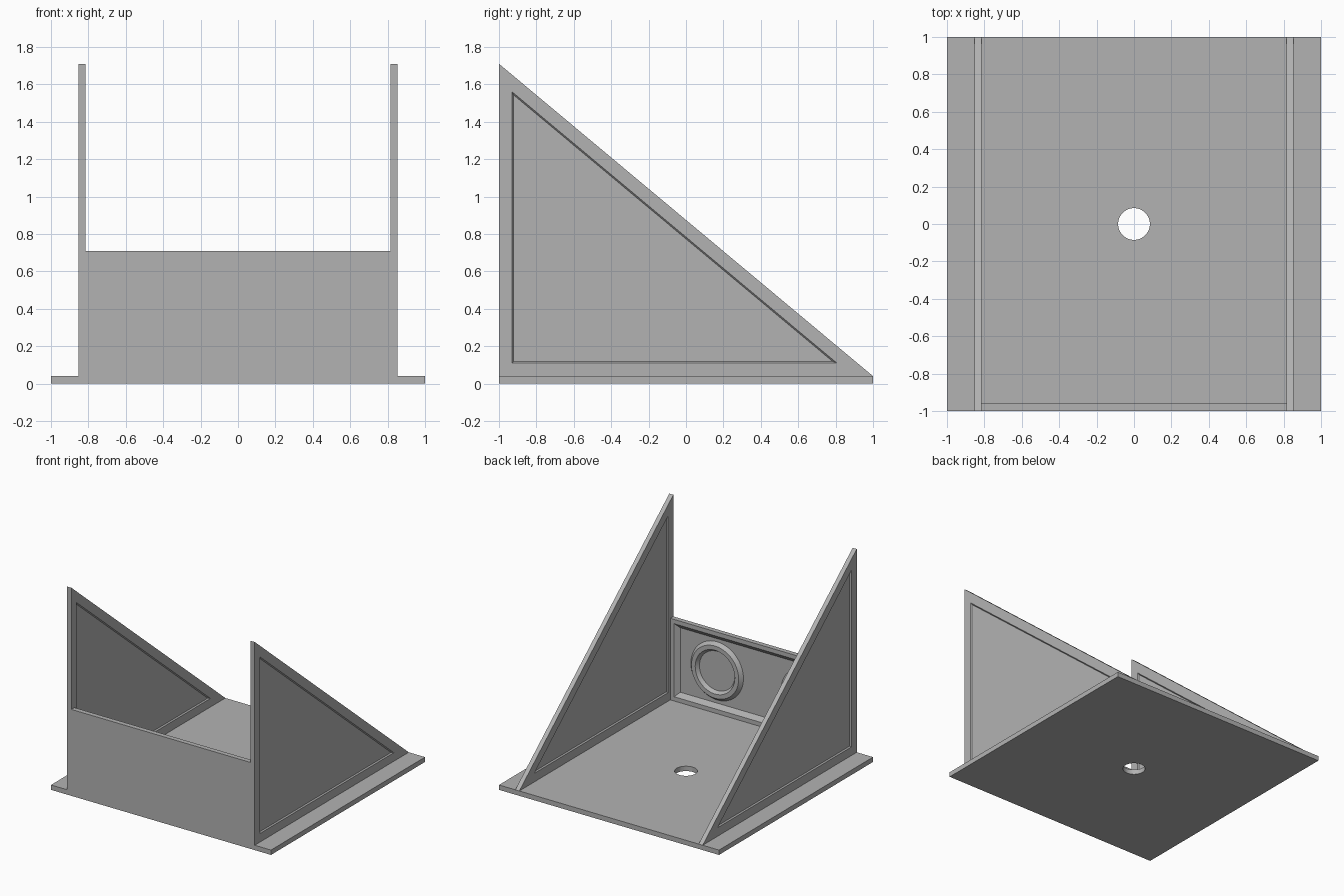
import bpy, bmesh, math
from mathutils import Vector

if "Cube" in bpy.data.objects:
    bpy.data.objects.remove(bpy.data.objects["Cube"])

grey = bpy.data.materials.new("plain grey")
grey.diffuse_color = (0.448, 0.448, 0.448, 1)
grey.use_nodes = True
grey.node_tree.nodes["Principled BSDF"].inputs["Base Color"].default_value = grey.diffuse_color


def finish(name, bm):
    bmesh.ops.recalc_face_normals(bm, faces=bm.faces[:])
    me = bpy.data.meshes.new(name)
    bm.to_mesh(me)
    bm.free()
    me.materials.append(grey)
    ob = bpy.data.objects.new(name, me)
    bpy.context.collection.objects.link(ob)
    return ob


def prism(points, sweep):
    """Solid made by sweeping a flat outline along a vector."""
    bm = bmesh.new()
    face = bm.faces.new([bm.verts.new(p) for p in points])
    new = bmesh.ops.extrude_face_region(bm, geom=[face], use_keep_orig=True)["geom"]
    bmesh.ops.translate(bm, vec=sweep, verts=[v for v in new if isinstance(v, bmesh.types.BMVert)])
    bmesh.ops.recalc_face_normals(bm, faces=bm.faces[:])
    bm.normal_update()
    return bm


def recess(bm, direction, margin, slope, depth):
    """Sunken panel with sloped borders on every face looking along direction."""
    for f in [f for f in bm.faces if f.normal.dot(Vector(direction)) > 0.99]:
        bmesh.ops.inset_region(bm, faces=[f], thickness=margin, use_even_offset=True)
        bmesh.ops.inset_region(bm, faces=[f], thickness=slope, depth=-depth, use_even_offset=True)


# Base plate with a round hole
base = finish("base_plate", prism([(-1, -1, 0), (1, -1, 0), (1, 1, 0), (-1, 1, 0)], (0, 0, 0.04)))
bm = bmesh.new()
bmesh.ops.create_cone(bm, cap_ends=True, segments=48, radius1=0.085, radius2=0.085, depth=0.3)
cutter = finish("hole_cutter", bm)
cutter.hide_render = True
cutter.hide_viewport = True
cut = base.modifiers.new("hole", 'BOOLEAN')
cut.operation = 'DIFFERENCE'
cut.solver = 'EXACT'
cut.object = cutter

# Triangular side walls, sunken panel on both faces
for side, x in (("left", -0.852), ("right", 0.815)):
    bm = prism([(x, -1, 0.04), (x, 1, 0.04), (x, -1, 1.71)], (0.037, 0, 0))
    for d in (-1, 1):
        recess(bm, (d, 0, 0), 0.07, 0.008, 0.01)
    finish(side + "_side_wall", bm)

# Front wall, sunken panel on its inner face
bm = prism([(-0.815, -1, 0.04), (0.815, -1, 0.04), (0.815, -1, 0.71), (-0.815, -1, 0.71)], (0, 0.04, 0))
recess(bm, (0, 1, 0), 0.035, 0.035, 0.03)
finish("front_wall", bm)

# Two bevelled rings inside the front panel: (radius, y)
PROFILE = [(0.24, -0.991), (0.215, -0.962), (0.18, -0.962), (0.16, -0.991)]
SEG = 48
for side, cx in (("left", -0.41), ("right", 0.41)):
    bm = bmesh.new()
    loops = [[bm.verts.new((cx + r * math.cos(2 * math.pi * i / SEG), y,
                            0.375 + r * math.sin(2 * math.pi * i / SEG)))
              for i in range(SEG)] for r, y in PROFILE]
    for k in range(4):
        a, b = loops[k], loops[(k + 1) % 4]
        for i in range(SEG):
            j = (i + 1) % SEG
            bm.faces.new((a[i], a[j], b[j], b[i]))
    ring = finish(side + "_ring", bm)
    bpy.ops.object.select_all(action='DESELECT')
    ring.select_set(True)
    bpy.context.view_layer.objects.active = ring
    bpy.ops.object.shade_smooth_by_angle(angle=math.radians(30))
